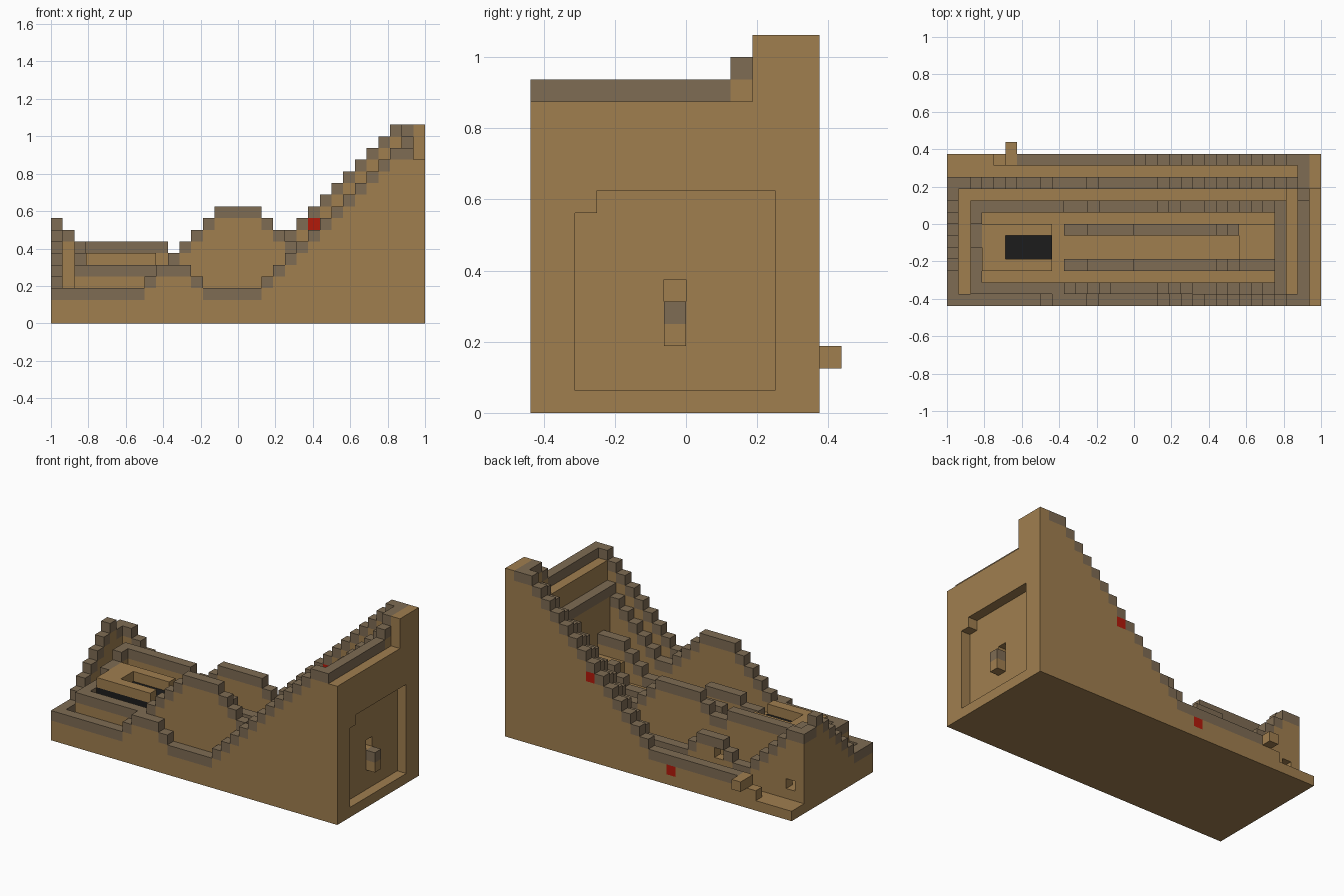
import bpy, bmesh
from mathutils import Vector

cube = bpy.data.objects.get("Cube")
if cube:
    bpy.data.objects.remove(cube, do_unlink=True)

U = 1 / 16                 # size of one block
LENGTH, DEPTH = 32, 13
OFFSET = Vector((-16, -7, 0))


def material(name, rgb):
    m = bpy.data.materials.new(name)
    m.use_nodes = True
    m.diffuse_color = (*rgb, 1)
    m.node_tree.nodes["Principled BSDF"].inputs["Base Color"].default_value = (*rgb, 1)
    return m


MATS = {
    "wood": material("brown wood", (0.35, 0.21, 0.078)),
    "stone": material("grey stone", (0.21, 0.149, 0.087)),
    "red": material("red", (0.45, 0.01, 0.003)),
    "black": material("black", (0.012, 0.012, 0.012)),
}
cells = {}


def column(i, j, top, cap="wood"):
    for k in range(LENGTH):
        cells.pop((i, j, k), None)
    for k in range(top):
        cells[i, j, k] = cap if k == top - 1 else "wood"


def area(xs, ys, top, cap="wood"):
    for i in xs:
        for j in ys:
            column(i, j, top, cap)


def carve(xs, ys, zs):
    for i in xs:
        for j in ys:
            for k in zs:
                cells.pop((i, j, k), None)


# Wall profiles, height in blocks along the length
def front_height(i):
    if i >= 17:
        return min(i - 14, 15)
    return 5 if 9 <= i <= 11 else 4 if i in (8, 12) else 3


def hump_height(i):
    if i < 10:
        return 5
    if i < 22:
        return min(i - 4, 10, 27 - i)
    return i - 16


def middle_height(i):
    if i < 10:
        return 7
    return max(min(max(6, i - 5), 8, 25 - i), 5, i - 16)


def inner_height(i):
    return 6 if 12 <= i <= 15 else min(max(5, i - 17), 8)


def rear_height(i):
    return max(9 - i, front_height(i))


def back_height(i):
    return min(max(i - 12, 3), 17)


# Sunken floors between the nested walls
area(range(LENGTH), range(DEPTH), 1)
area(range(1, 30), range(1, 10), 2)
area(range(3, 28), range(2, 8), 4)
area([29], range(1, 10), 14)

# Long walls
for i in range(LENGTH - 1):
    column(i, 0, front_height(i), "stone")
    column(i, 10, rear_height(i), "stone")
    if 2 <= i <= 28:
        column(i, 1, hump_height(i), "stone")
        column(i, 8, middle_height(i), "stone")
    if 10 <= i <= 27:
        column(i, 3, inner_height(i), "stone")
    if 10 <= i <= 24:
        column(i, 6, inner_height(i), "stone")
    if i >= 6:
        column(i, 12, back_height(i), "stone")
area([25, 26, 27], [4, 5, 6], 6)

# Low end wall, climbing towards the back
for j in range(11):
    column(0, j, max(3, j + 1) if j < 9 else 8, "stone")
for j in range(1, 9):
    column(2, j, 5 if j < 5 else 6 if j < 7 else 7, "stone")

# High end wall with its raised corner
for j in range(1, 9):
    column(28, j, 12, "stone")
for j in range(DEPTH):
    column(30, j, 15 if j < 9 else 16 if j == 9 else 17, "stone")
    column(31, j, 14 if j < 10 else 17)

# Platform with a black slot
area(range(3, 9), range(3, 7), 5, "black")
for i in range(3, 9):
    for j in range(3, 7):
        if i < 5 or j in (3, 6):
            cells[i, j, 5] = "wood"

# Back ledge, peg and red blocks
column(4, 12, 2)
column(5, 12, 3)
cells[5, 13, 2] = "wood"
cells[22, 12, 8] = "red"
cells[13, 12, 1] = "red"

# Recessed panel on the tall end, with a stone-topped post below an opening
carve([31], range(3, 11), range(1, 10))
carve([31], [2], range(1, 9))
carve([30], [6], [5])
cells[31, 6, 3] = "wood"
cells[31, 6, 4] = "stone"

# Small openings in the rear wall
carve([1], [10], [2])
carve([9], [10], [3])

DIRECTIONS = [Vector(d) for d in ((1, 0, 0), (-1, 0, 0), (0, 1, 0),
                                  (0, -1, 0), (0, 0, 1), (0, 0, -1))]


# Skin the exposed block faces of one part and merge the flat areas
def build(name, kind):
    bm = bmesh.new()
    for cell, c in cells.items():
        if c != kind:
            continue
        centre = Vector(cell) + Vector((0.5, 0.5, 0.5)) + OFFSET
        for d in DIRECTIONS:
            near = tuple(int(a + b) for a, b in zip(cell, d))
            if near in cells:
                continue
            s = Vector((d.y, d.z, d.x))
            t = d.cross(s)
            quad = [(-1, -1), (1, -1), (1, 1), (-1, 1)]
            bm.faces.new([bm.verts.new((centre + (d + s * a + t * b) / 2) * U)
                          for a, b in quad])
    bmesh.ops.remove_doubles(bm, verts=bm.verts, dist=0.001)
    bmesh.ops.dissolve_limit(bm, angle_limit=0.01, verts=bm.verts, edges=bm.edges)
    bmesh.ops.triangulate(bm, faces=[f for f in bm.faces if len(f.verts) > 4])
    mesh = bpy.data.meshes.new(name)
    bm.to_mesh(mesh)
    bm.free()
    mesh.materials.append(MATS[kind])
    bpy.context.collection.objects.link(bpy.data.objects.new(name, mesh))


build("wooden_body", "wood")
build("stone_wall_caps", "stone")
build("red_blocks", "red")
build("black_slot", "black")
